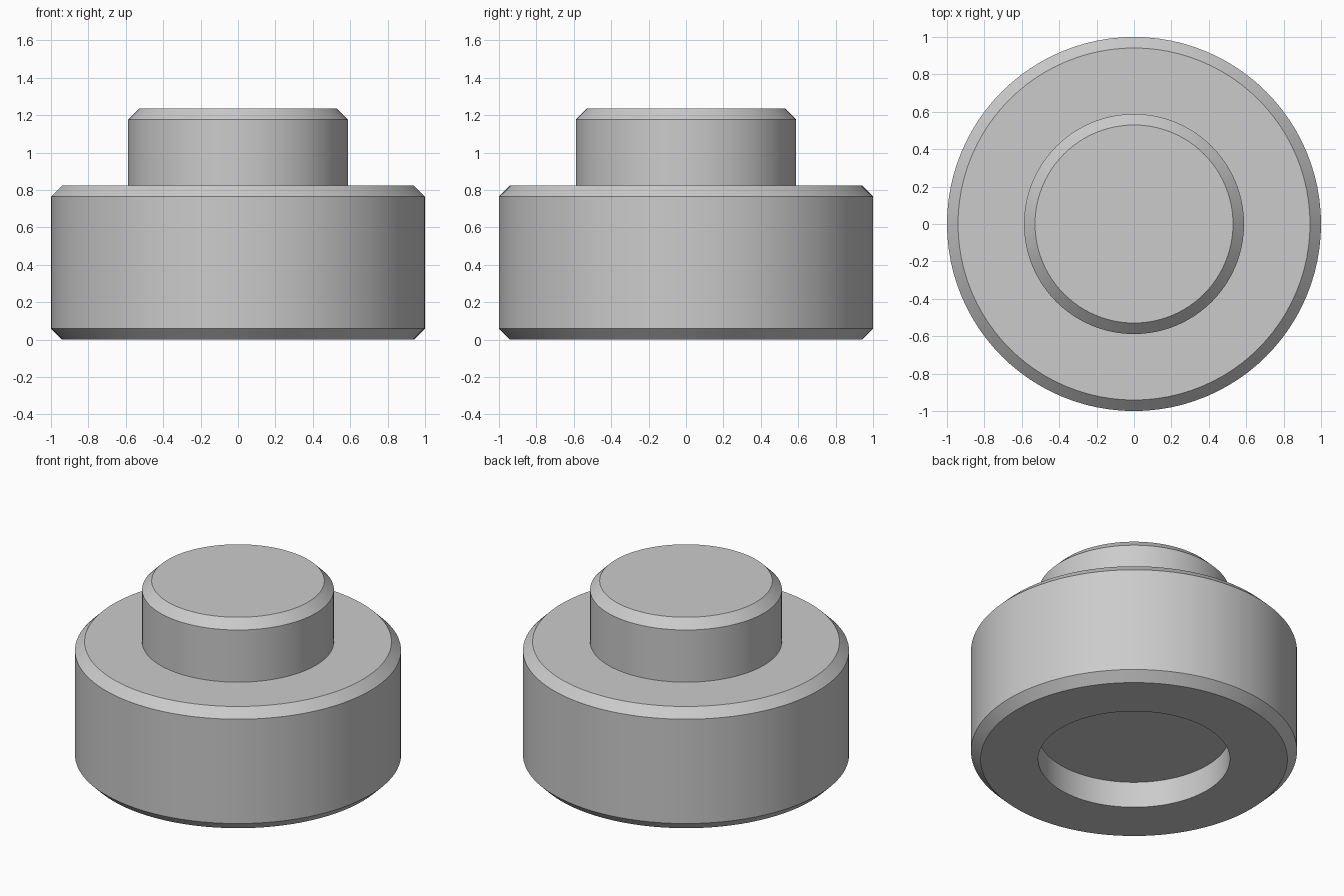
import bpy, bmesh, math

cube = bpy.data.objects.get("Cube")
if cube:
    bpy.data.objects.remove(cube, do_unlink=True)

SEGMENTS = 96
UNIT = 1 / 17          # base radius is 17 units
BASE_R, KNOB_R = 17 * UNIT, 10 * UNIT
BASE_H, TOTAL_H = 14 * UNIT, 21 * UNIT
CHAMFER, RECESS = UNIT, 3 * UNIT

# Plain grey material
grey = bpy.data.materials.new("plain grey")
grey.use_nodes = True
colour = (0.6, 0.6, 0.6, 1)
grey.diffuse_color = colour
grey.node_tree.nodes["Principled BSDF"].inputs["Base Color"].default_value = colour


def lathe(name, profile, material):
    """Revolve a closed (radius, height) profile around the z axis."""
    bm = bmesh.new()
    verts = [bm.verts.new((r, 0, z)) for r, z in profile]
    edges = [bm.edges.new(pair) for pair in zip(verts, verts[1:])]
    bmesh.ops.spin(bm, geom=verts + edges, cent=(0, 0, 0), axis=(0, 0, 1),
                   angle=math.tau, steps=SEGMENTS)
    bmesh.ops.remove_doubles(bm, verts=bm.verts, dist=1e-4)
    bmesh.ops.recalc_face_normals(bm, faces=bm.faces)
    mesh = bpy.data.meshes.new(name)
    bm.to_mesh(mesh)
    bm.free()
    mesh.materials.append(material)
    obj = bpy.data.objects.new(name, mesh)
    bpy.context.collection.objects.link(obj)
    bpy.ops.object.select_all(action="DESELECT")
    obj.select_set(True)
    bpy.context.view_layer.objects.active = obj
    bpy.ops.object.shade_smooth_by_angle(angle=math.radians(30))
    return obj


# Chamfered base and knob, with a round recess underneath
lathe("stepped_body", [
    (0, RECESS), (KNOB_R, RECESS), (KNOB_R, 0),
    (BASE_R - CHAMFER, 0), (BASE_R, CHAMFER),
    (BASE_R, BASE_H - CHAMFER), (BASE_R - CHAMFER, BASE_H),
    (KNOB_R, BASE_H), (KNOB_R, TOTAL_H - CHAMFER),
    (KNOB_R - CHAMFER, TOTAL_H), (0, TOTAL_H),
], grey)
